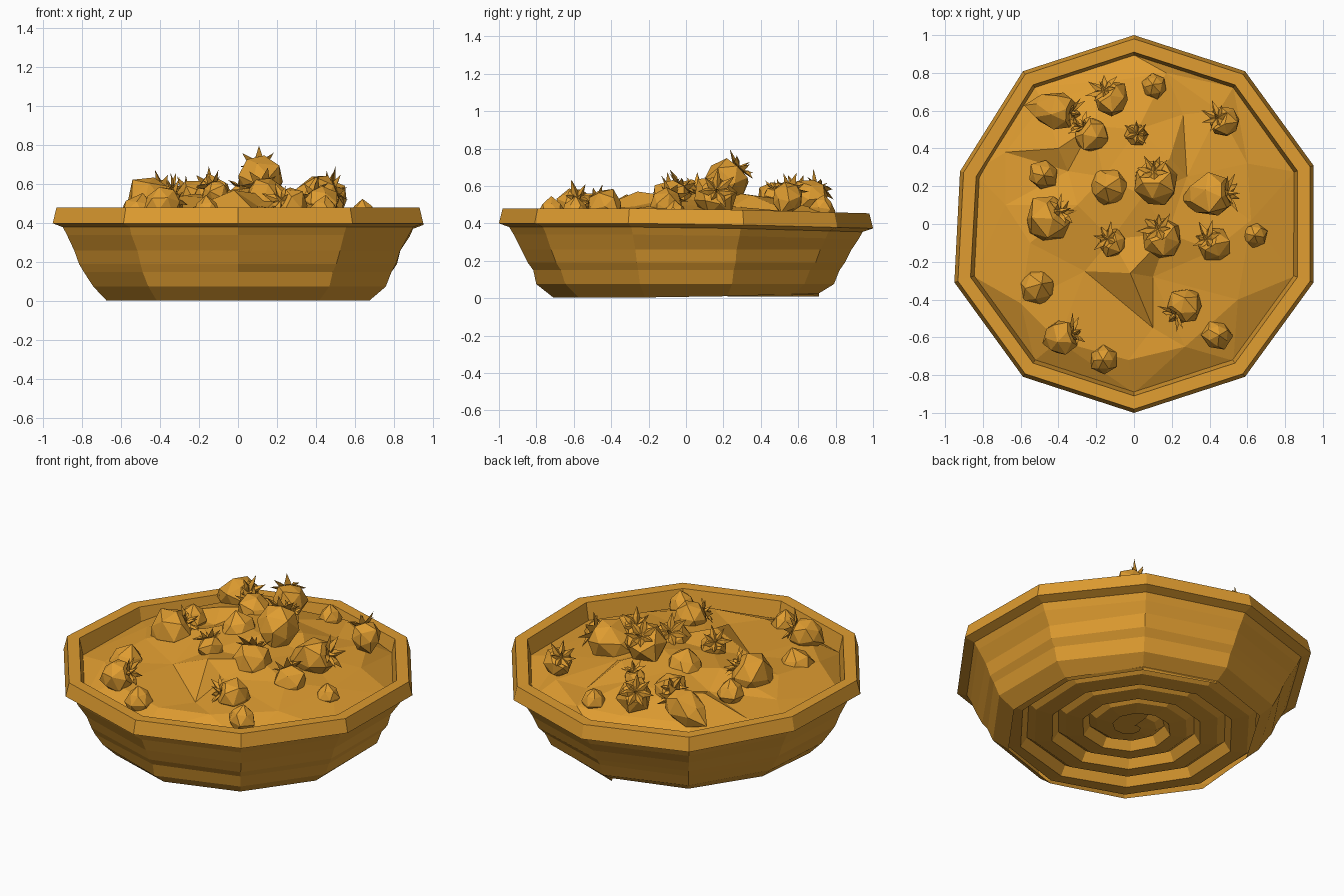
import bpy, bmesh, math, random
from mathutils import Vector
from mathutils.geometry import delaunay_2d_cdt

rng = random.Random(4)
SIDES = 10

cube = bpy.data.objects.get("Cube")
if cube:
    bpy.data.objects.remove(cube, do_unlink=True)

clay = bpy.data.materials.new("golden_orange")
clay.use_nodes = True
COLOUR = (0.74, 0.335, 0.03, 1)
clay.diffuse_color = COLOUR
clay.node_tree.nodes["Principled BSDF"].inputs["Base Color"].default_value = COLOUR


def finish(name, bm, recalc=True):
    """Turn a bmesh into a flat-shaded object."""
    if recalc:
        bmesh.ops.recalc_face_normals(bm, faces=bm.faces[:])
    mesh = bpy.data.meshes.new(name)
    bm.to_mesh(mesh)
    bm.free()
    mesh.materials.append(clay)
    obj = bpy.data.objects.new(name, mesh)
    bpy.context.collection.objects.link(obj)
    return obj


def around(k, r, z):
    """Point on the ten-sided outline, one corner at the back."""
    a = math.pi / 2 + math.tau * k / SIDES
    return Vector((r * math.cos(a), r * math.sin(a), z))


def bridge(bm, low, high):
    n = len(low)
    for k in range(n):
        j = (k + 1) % n
        bm.faces.new((low[k], low[j], high[j], high[k]))


def fan(bm, ring, tip):
    for k in range(len(ring)):
        bm.faces.new((ring[k], ring[(k + 1) % len(ring)], tip))


# Bowl: lathed wall, overhanging rim and inside wall, sinking towards the back
bm = bmesh.new()
profile = [(0.71, 0.004, 0), (0.79, 0.075, 0.012), (0.825, 0.15, 0.01),
           (0.85, 0.19, 0.01), (0.885, 0.26, 0.01), (0.925, 0.34, 0.006),
           (0.945, 0.38, 0), (1.0, 0.40, 0), (0.98, 0.48, 0), (0.91, 0.478, 0),
           (0.885, 0.36, 0), (0.66, 0.10, 0)]
rings = []
for r, z, wobble in profile:
    ring = []
    for k in range(SIDES):
        p = around(k, r + rng.uniform(-wobble, wobble), z)
        if z > 0.3:
            p.z -= 0.027 * max(0, p.y)
        elif z < 0.05:
            p.z += 0.03 * max(0, p.y)
        if k == 2:
            p += Vector((0.03, -0.03, 0))
        ring.append(bm.verts.new(p))
    rings.append(ring)
for low, high in zip(rings, rings[1:]):
    bridge(bm, low, high)
fan(bm, rings[-1], bm.verts.new((0, 0, 0.10)))
finish("bowl", bm)

# Coiled underside: a spiral of ridges and grooves, hollow towards the middle
bm = bmesh.new()
TURNS, PITCH = 4, 0.178
steps = TURNS * SIDES


def coil_row(offset, z):
    return [bm.verts.new(around(i, min(0.71, PITCH * (i / SIDES + offset)),
                                z + 0.045 * (1 - i / steps)))
            for i in range(steps + 1)]


rows = [coil_row(0.0, 0.008), coil_row(0.55, 0.018), coil_row(0.8, 0.05)]
for inner, outer in zip(rows, rows[1:]):
    for i in range(steps):
        bm.faces.new((inner[i], inner[i + 1], outer[i + 1], outer[i]))
for i in range(steps - SIDES):
    bm.faces.new((rows[2][i], rows[2][i + 1],
                  rows[0][i + SIDES + 1], rows[0][i + SIDES]))
bmesh.ops.remove_doubles(bm, verts=bm.verts[:], dist=0.0005)
coil = finish("coiled_base", bm, recalc=False)
coil.data.flip_normals()

# Filling: a craggy mound of crests and dips, triangulated out to the wall
CRAGS = [(0.17, 0.80, 0.45), (0.19, 0.35, 0.55), (0.26, 0.58, 0.45), (0.28, 0.25, 0.49),
         (-0.26, -0.25, 0.47), (-0.55, -0.10, 0.49), (-0.60, -0.42, 0.46),
         (-0.02, -0.26, 0.57), (-0.03, -0.72, 0.45), (0.10, -0.55, 0.45),
         (0.10, -0.28, 0.49), (0.27, -0.65, 0.46), (0.55, -0.40, 0.46),
         (0.62, 0.02, 0.46), (0.60, 0.32, 0.46), (0.45, 0.60, 0.46),
         (0.05, 0.15, 0.58), (-0.16, 0.25, 0.56), (-0.30, 0.10, 0.54),
         (-0.35, 0.28, 0.48), (-0.40, 0.40, 0.53), (-0.22, 0.52, 0.53),
         (0.02, 0.50, 0.53), (-0.10, 0.76, 0.45), (-0.48, 0.64, 0.46),
         (-0.68, 0.38, 0.44), (-0.68, 0.10, 0.45), (-0.40, -0.62, 0.46),
         (0.42, -0.14, 0.50), (-0.12, -0.08, 0.53), (0.18, -0.05, 0.54)]
points = [Vector(c) for c in CRAGS] + [around(k, 0.895, 0.375) for k in range(SIDES)]
faces = delaunay_2d_cdt([p.to_2d() for p in points], [], [], 0, 0.0001)[2]
bm = bmesh.new()
verts = [bm.verts.new(p) for p in points]
for face in faces:
    bm.faces.new([verts[i] for i in face])
finish("filling", bm, recalc=False)


def berry(index, centre, r, lean, tip=1.08):
    """Faceted berry; lean is the sideways pull of its leafy end, if seen."""
    crowned = lean is not None
    if crowned:
        side = Vector((lean[0], lean[1], 0)) / r
        if side.length > 0.93:
            side *= 0.93 / side.length
        axis = side + Vector((0, 0, math.sqrt(1 - side.length_squared)))
    else:
        axis = Vector((rng.uniform(-0.2, 0.2), rng.uniform(-0.2, 0.2), -1))
    spin = axis.normalized().to_track_quat('Z', 'Y')
    phase = rng.uniform(0, 1)

    def place(a, radius, h):
        flat = Vector((radius * math.cos(a), radius * math.sin(a), h)) * r
        return Vector(centre) + spin @ flat

    bm = bmesh.new()
    n = 6
    rings = [[bm.verts.new(place(math.tau * (k + phase + s) / n,
                                 rad * rng.uniform(0.9, 1.1), h))
              for k in range(n)]
             for rad, h, s in [(0.68, -0.5 * tip, 0), (1.0, 0.1, 0.5), (0.66, 0.72, 0)]]
    for low, high in zip(rings, rings[1:]):
        bridge(bm, low, high)
    fan(bm, rings[0], bm.verts.new(place(0, 0, -tip)))
    fan(bm, rings[-1], bm.verts.new(place(0, 0, 0.85)))
    bmesh.ops.triangulate(bm, faces=bm.faces[:])
    finish(f"berry_{index}", bm)

    # Spiky leaves and a short stem
    if not crowned:
        return
    bm = bmesh.new()
    size = 0.05 / r + 0.35
    for k in range(7):
        a = math.tau * (k + phase) / 7
        reach = size * rng.uniform(0.85, 1.25)
        lift = size * rng.uniform(0.0, 0.5)
        pts = [place(a, 0.05, 0.8), place(a - 0.42, reach * 0.5, 0.84),
               place(a + 0.42, reach * 0.5, 0.84),
               place(a, reach * 0.5, 0.84 + size * 0.22),
               place(a, reach, 0.84 + lift)]
        v = [bm.verts.new(p) for p in pts]
        for f in [(0, 1, 3), (0, 3, 2), (1, 4, 3), (3, 4, 2), (0, 2, 1), (1, 2, 4)]:
            bm.faces.new([v[i] for i in f])
    foot = [bm.verts.new(place(math.tau * k / 4, size * 0.16, 0.8)) for k in range(4)]
    fan(bm, foot, bm.verts.new(place(phase * 6, size * 0.2, 0.85 + size * 0.6)))
    finish(f"berry_leaves_{index}", bm)


# Berries: centre, radius, pull of the leafy end, length of a long tip
BERRIES = [
    ((-0.41, 0.60, 0.53), 0.11, (0.12, -0.02), 1.7),
    ((-0.12, 0.66, 0.54), 0.10, (-0.05, 0.06)),
    ((0.11, 0.73, 0.48), 0.07, None),
    ((-0.22, 0.47, 0.53), 0.10, (-0.07, 0.06)),
    ((0.01, 0.47, 0.54), 0.06, (0.01, 0.01)),
    ((0.48, 0.54, 0.53), 0.09, (-0.05, 0.03)),
    ((-0.48, 0.26, 0.50), 0.08, None),
    ((-0.13, 0.20, 0.54), 0.11, None),
    ((0.12, 0.21, 0.62), 0.13, (-0.02, 0.09)),
    ((0.41, 0.15, 0.54), 0.12, (0.13, 0.02), 1.5),
    ((-0.46, 0.02, 0.51), 0.13, (0.09, 0.06)),
    ((-0.11, -0.10, 0.54), 0.08, (-0.04, 0.03)),
    ((0.15, -0.08, 0.52), 0.12, (-0.03, 0.07)),
    ((0.43, -0.11, 0.49), 0.10, (-0.06, 0.04)),
    ((0.64, -0.06, 0.45), 0.07, None),
    ((-0.51, -0.33, 0.44), 0.11, None),
    ((0.27, -0.43, 0.49), 0.10, (-0.07, -0.07)),
    ((0.44, -0.59, 0.46), 0.08, None),
    ((-0.39, -0.60, 0.50), 0.10, (0.09, 0.03)),
    ((-0.16, -0.72, 0.46), 0.08, None),
]
for number, spec in enumerate(BERRIES, 1):
    berry(number, *spec)
